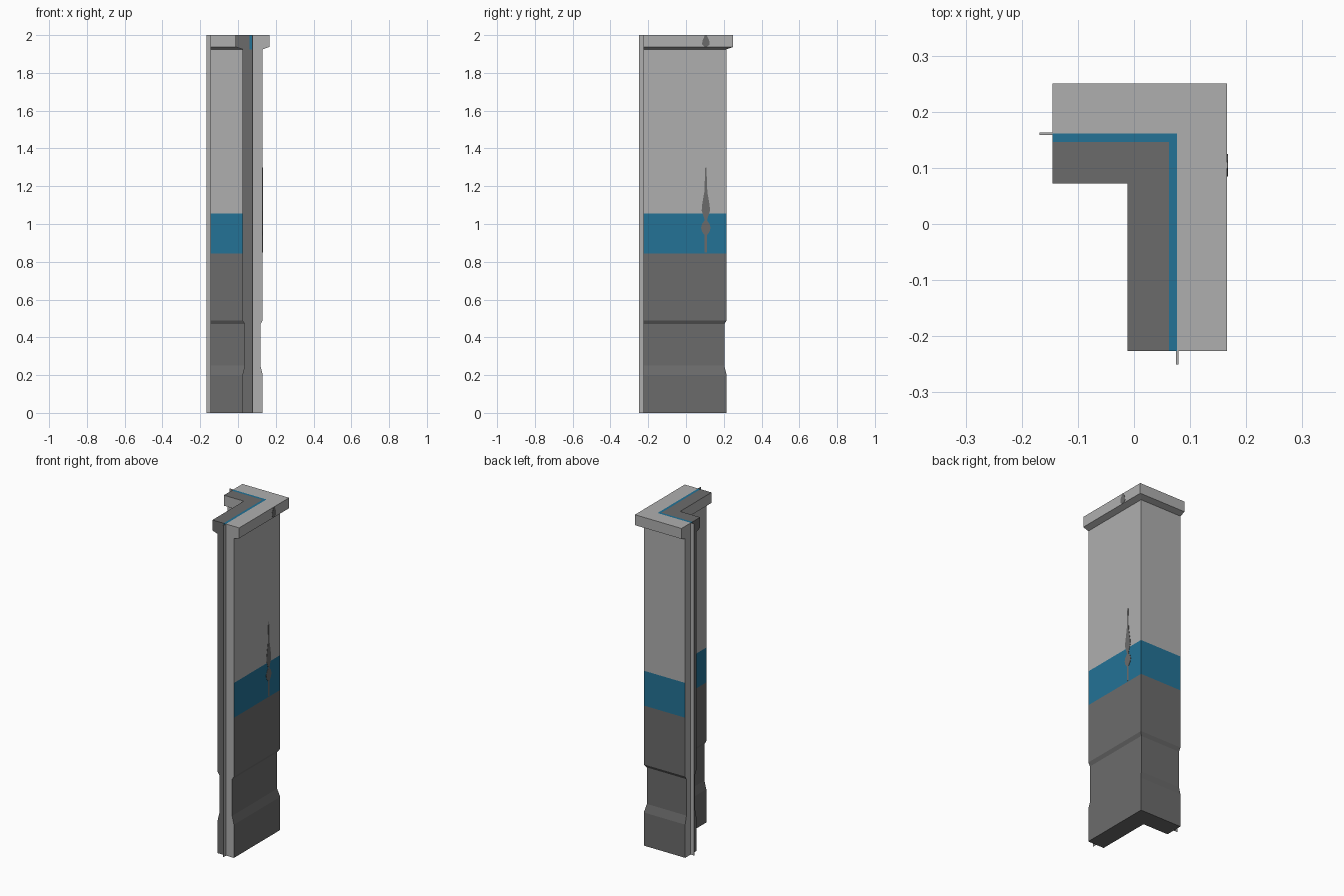
import bpy, bmesh

if "Cube" in bpy.data.objects:
    bpy.data.objects.remove(bpy.data.objects["Cube"])

CX, CY = 0.077, 0.161          # centre lines of the two arms
END_X, END_Y = -0.145, -0.226  # free ends of the arms


def material(name, rgb):
    m = bpy.data.materials.new(name)
    m.diffuse_color = (*rgb, 1)
    m.use_nodes = True
    m.node_tree.nodes["Principled BSDF"].inputs["Base Color"].default_value = m.diffuse_color
    return m


light = material("light grey", (0.43, 0.43, 0.43))
dark = material("dark grey", (0.148, 0.148, 0.148))
blue = material("blue", (0.017, 0.17, 0.305))
LIGHT, DARK, BLUE = 0, 1, 2


def make_object(name, bm, mats):
    bmesh.ops.recalc_face_normals(bm, faces=bm.faces)
    me = bpy.data.meshes.new(name)
    bm.to_mesh(me)
    bm.free()
    for m in mats:
        me.materials.append(m)
    ob = bpy.data.objects.new(name, me)
    bpy.context.collection.objects.link(ob)
    return ob


def band_colour(z):
    return LIGHT if z > 1.055 else BLUE if z > 0.845 else DARK


def depth_colour(d):
    return LIGHT if d > 0 else BLUE if d > -0.015 else DARK


# corner wall: half-thickness profile swept around the L
profile = [(0.054, 0), (0.054, 0.20), (0.042, 0.25), (0.042, 0.47), (0.054, 0.49),
           (0.054, 0.845), (0.054, 1.055), (0.054, 1.925), (0.089, 1.937), (0.089, 2.0)]
stations = [lambda d: (END_X, CY + d), lambda d: (CX + d, CY + d), lambda d: (CX + d, END_Y)]

bm = bmesh.new()
grid = []
for st in stations:
    rows = []
    for w, z in profile:
        rows.append([bm.verts.new((*st(d), z)) for d in (-w, -0.015, 0, w)])
    grid.append(rows)


def quad(vs, colour):
    bm.faces.new(vs).material_index = colour


last = len(profile) - 1
for s in range(2):
    a, b = grid[s], grid[s + 1]
    for i in range(last):                       # inner and outer sides
        c = band_colour((profile[i][1] + profile[i + 1][1]) / 2)
        for k in (0, 3):
            quad((a[i][k], b[i][k], b[i + 1][k], a[i + 1][k]), c)
    for k, d in enumerate((-0.05, -0.01, 0.05)):  # top and underside
        quad((a[last][k], b[last][k], b[last][k + 1], a[last][k + 1]), depth_colour(d))
        quad((a[0][k], b[0][k], b[0][k + 1], a[0][k + 1]), DARK)
for rows in (grid[0], grid[2]):                 # end faces
    for i in range(last):
        for k in range(3):
            c = LIGHT if k == 2 else BLUE if k == 1 and i >= last - 2 else DARK
            quad((rows[i][k], rows[i][k + 1], rows[i + 1][k + 1], rows[i + 1][k]), c)
make_object("corner_wall", bm, (light, dark, blue))


# thin joining tongues on both ends
def box(name, lo, hi):
    b = bmesh.new()
    bmesh.ops.create_cube(b, size=1)
    for v in b.verts:
        v.co = [lo[i] if v.co[i] < 0 else hi[i] for i in range(3)]
    make_object(name, b, (light,))


box("left_tongue", (-0.168, CY - 0.002, 0), (END_X + 0.01, CY + 0.002, 2))
box("front_tongue", (CX - 0.002, -0.25, 0), (CX + 0.002, END_Y + 0.01, 2))


# painted spindle marks on the outer right face
def mark(name, x, outline, y=0.105):
    b = bmesh.new()
    rows = [[b.verts.new((x, y + s * w, z)) for s in (-1, 1)] for z, w in outline]
    for p, q in zip(rows, rows[1:]):
        b.faces.new((p[0], p[1], q[1], q[0]))
    res = bmesh.ops.extrude_face_region(b, geom=b.faces[:])
    for v in res["geom"]:
        if isinstance(v, bmesh.types.BMVert):
            v.co.x += 0.002
    make_object(name, b, (dark,))


mark("wall_mark", CX + 0.0535,
     [(0.85, 0.007), (0.94, 0.006), (0.96, 0.02), (0.98, 0.025), (1.0, 0.02), (1.02, 0.006),
      (1.04, 0.012), (1.07, 0.022), (1.1, 0.02), (1.17, 0.008), (1.3, 0.003)])
mark("cap_mark", CX + 0.0885, [(1.938, 0.006), (1.95, 0.02), (1.97, 0.018), (1.999, 0.005)])
